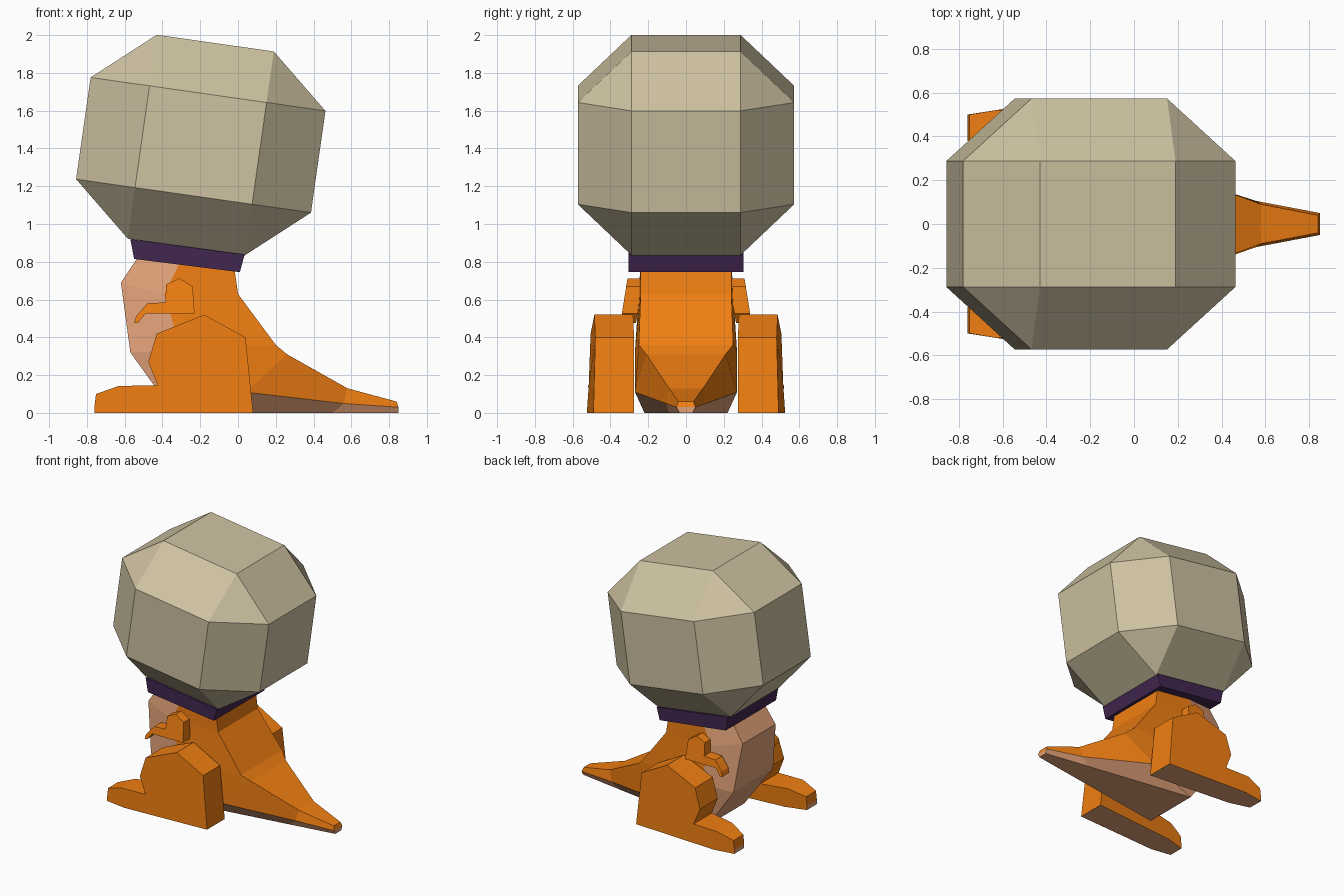
import bpy, bmesh
from math import radians
from mathutils import Matrix

if "Cube" in bpy.data.objects:
    bpy.data.objects.remove(bpy.data.objects["Cube"])


def mat(name, rgb):
    m = bpy.data.materials.new(name)
    m.diffuse_color = (*rgb, 1)
    m.use_nodes = True
    m.node_tree.nodes["Principled BSDF"].inputs["Base Color"].default_value = m.diffuse_color
    return m


SAND = mat("sand", (0.62, 0.54, 0.36))
ORANGE = mat("orange", (0.87, 0.21, 0.006))
PALE = mat("pale", (0.76, 0.36, 0.19))
PURPLE = mat("purple", (0.055, 0.02, 0.08))


def finish(bm, name, *mats):
    bmesh.ops.recalc_face_normals(bm, faces=bm.faces[:])
    me = bpy.data.meshes.new(name)
    bm.to_mesh(me)
    bm.free()
    for m in mats:
        me.materials.append(m)
    ob = bpy.data.objects.new(name, me)
    bpy.context.collection.objects.link(ob)
    return ob


def hull(name, pts, m):
    bm = bmesh.new()
    for p in pts:
        bm.verts.new(p)
    bmesh.ops.convex_hull(bm, input=bm.verts[:])
    bmesh.ops.dissolve_limit(bm, angle_limit=radians(1), verts=bm.verts[:], edges=bm.edges[:])
    return finish(bm, name, m)


def slab(name, pts, side):
    """Closed side profile; each point is x, z, inner y, outer y."""
    bm = bmesh.new()
    inner = [bm.verts.new((x, side * a, z)) for x, z, a, b in pts]
    outer = [bm.verts.new((x, side * b, z)) for x, z, a, b in pts]
    bm.faces.new(inner)
    bm.faces.new(outer)
    for i in range(len(pts)):
        j = (i + 1) % len(pts)
        f = bm.faces.new((inner[i], inner[j], outer[j], outer[i]))
        # soles and the lowest edge of the toes are pale
        f.material_index = int(max(v.co.z for v in f.verts) < 0.04)
    return finish(bm, name, ORANGE, PALE)


S = (-1, 1)

# head: tilted block with bevelled corners
head = hull("head",
            [(sx * 0.313, sy * 0.288, sz * 0.545) for sx in S for sy in S for sz in S] +
            [(sx * x, sy * y, sz * 0.272) for x, y in ((0.628, 0.288), (0.313, 0.573))
             for sx in S for sy in S for sz in S], SAND)
head.matrix_world = Matrix.Translation((-0.197, 0, 1.418)) @ Matrix.Rotation(radians(8.1), 4, 'Y')

# collar
hull("collar", [(x, s * 0.305, z) for s in S for x, z in
                ((-0.57, 0.92), (0.035, 0.838), (0.01, 0.745), (-0.55, 0.815))], PURPLE)

# body and tail: sections from neck to tail tip, each with front, middle and back (x, z, half width)
sections = [
    ((-0.52, 0.84, 0.19), (-0.30, 0.81, 0.24), (-0.02, 0.77, 0.24)),
    ((-0.62, 0.69, 0.20), (-0.39, 0.63, 0.25), (0.00, 0.63, 0.24)),
    ((-0.57, 0.32, 0.24), (-0.30, 0.33, 0.27), (0.20, 0.36, 0.25)),
    ((-0.34, 0.00, 0.22), (0.04, 0.11, 0.27), (0.26, 0.31, 0.21)),
    ((0.50, 0.00, 0.09), (0.56, 0.05, 0.105), (0.58, 0.13, 0.09)),
    ((0.85, 0.00, 0.035), (0.85, 0.03, 0.05), (0.84, 0.06, 0.04)),
]
bm = bmesh.new()
rings = [[bm.verts.new((x, w, z)) for x, z, w in s] +
         [bm.verts.new((x, -w, z)) for x, z, w in reversed(s)] for s in sections]
for a, b in zip(rings, rings[1:]):
    for i in range(6):
        j = (i + 1) % 6
        f = bm.faces.new((a[i], a[j], b[j], b[i]))
        f.material_index = int(i in (0, 4, 5))
bm.faces.new(rings[0])
for i, quad in enumerate(((0, 1, 4, 5), (1, 2, 3, 4))):
    bm.faces.new([rings[-1][k] for k in quad]).material_index = 1 - i
finish(bm, "body_and_tail", ORANGE, PALE)

# legs with feet, and small arms
leg = [(0.08, 0, 0.275, 0.49), (0.04, 0.40, 0.275, 0.48), (-0.18, 0.52, 0.28, 0.485),
       (-0.43, 0.42, 0.29, 0.505), (-0.475, 0.27, 0.295, 0.51), (-0.425, 0.145, 0.295, 0.515),
       (-0.63, 0.143, 0.34, 0.52), (-0.752, 0.10, 0.38, 0.50), (-0.76, 0.03, 0.38, 0.50),
       (-0.76, 0, 0.38, 0.50), (-0.60, 0, 0.335, 0.525)]
arm = [(-0.23, 0.525), (-0.24, 0.67), (-0.31, 0.712), (-0.38, 0.68), (-0.385, 0.585),
       (-0.48, 0.58), (-0.54, 0.51), (-0.55, 0.475), (-0.53, 0.475), (-0.49, 0.525)]
arm = [(x, z, 0.225 + 0.17 * (0.71 - z), 0.31 + 0.16 * (0.71 - z)) for x, z in arm]
for side, tag in ((-1, "front"), (1, "back")):
    slab("leg_" + tag, leg, side)
    slab("arm_" + tag, arm, side)
